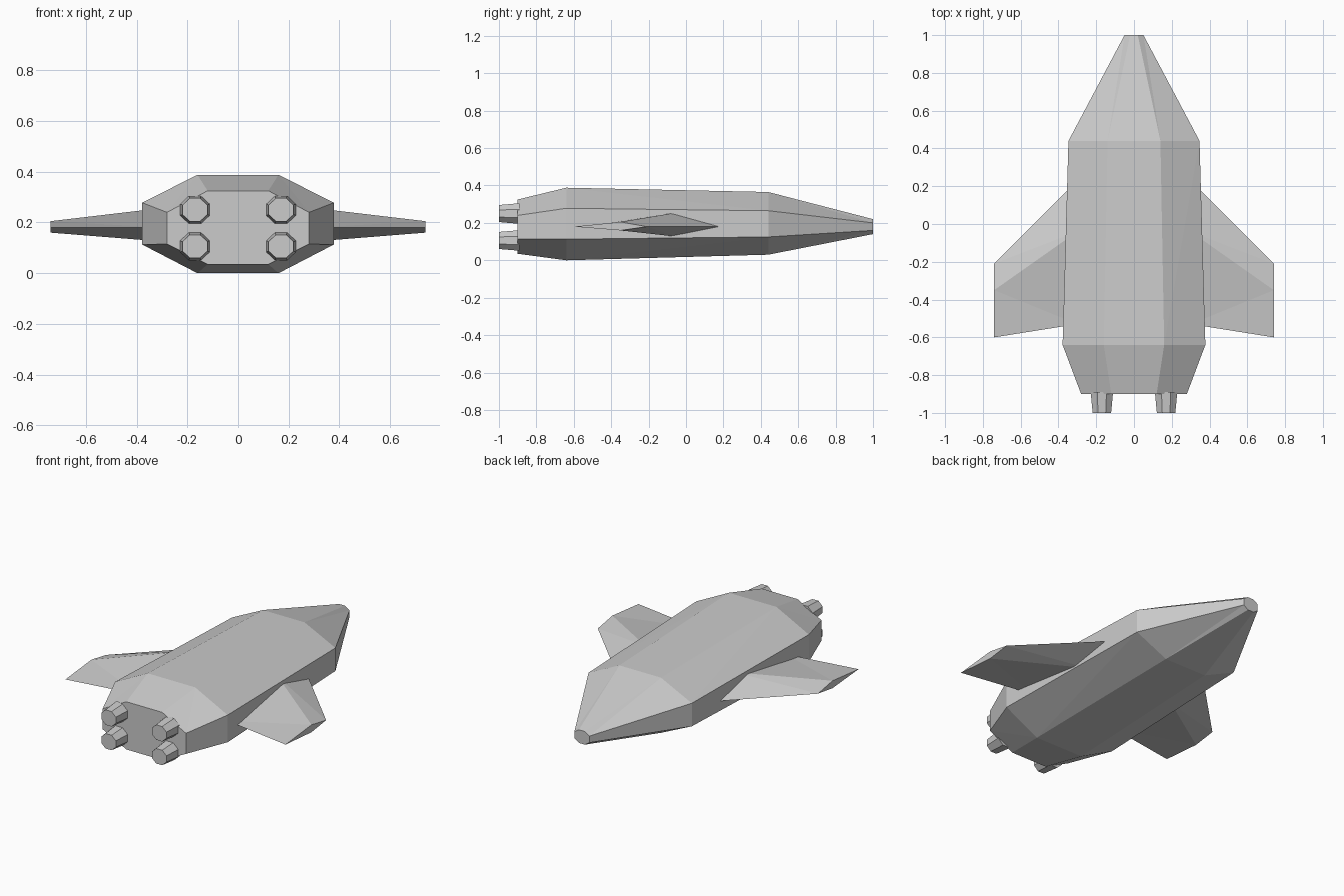
import bpy, bmesh, math
from mathutils import Matrix

cube = bpy.data.objects.get("Cube")
if cube:
    bpy.data.objects.remove(cube)

# One flat grey for the whole craft
grey = bpy.data.materials.new("light_grey")
grey.use_nodes = True
grey.diffuse_color = (0.6, 0.6, 0.6, 1)
grey.node_tree.nodes["Principled BSDF"].inputs["Base Color"].default_value = (0.6, 0.6, 0.6, 1)


def finish(name, bm):
    bmesh.ops.recalc_face_normals(bm, faces=bm.faces)
    mesh = bpy.data.meshes.new(name)
    bm.to_mesh(mesh)
    bm.free()
    mesh.materials.append(grey)
    obj = bpy.data.objects.new(name, mesh)
    bpy.context.collection.objects.link(obj)
    return obj


def loft(name, sections):
    """Join matching point loops with flat faces and cap both ends."""
    bm = bmesh.new()
    loops = [[bm.verts.new(p) for p in s] for s in sections]
    n = len(loops[0])
    sides = []
    for a, b in zip(loops, loops[1:]):
        for i in range(n):
            j = (i + 1) % n
            sides.append(bm.faces.new((a[i], a[j], b[j], b[i])))
    bm.faces.new(loops[0])
    bm.faces.new(loops[-1])
    bmesh.ops.triangulate(bm, faces=sides, quad_method='SHORT_EDGE')
    return finish(name, bm)


def hull_section(y, side, top, z0, z1, z2, z3):
    """Bevelled eight-sided ring: half widths, then heights from the bottom up."""
    right = [(top, y, z0), (side, y, z1), (side, y, z2), (top, y, z3)]
    return right + [(-x, y, z) for x, y, z in reversed(right)]


# Hull from the engine plate to the blunt nose
loft("hull", [
    hull_section(-0.90, 0.28, 0.12, 0.035, 0.115, 0.24, 0.325),
    hull_section(-0.64, 0.378, 0.16, 0.0, 0.113, 0.278, 0.388),
    hull_section(0.44, 0.347, 0.14, 0.03, 0.125, 0.265, 0.365),
    hull_section(1.00, 0.05, 0.02, 0.14, 0.16, 0.20, 0.22),
])


def wing_section(x, lead, ridge, trail, low, high):
    """Diamond section with sharp leading and trailing edges."""
    mid = 0.18
    return [(x, lead, mid), (x, ridge, high), (x, trail, mid), (x, ridge, low)]


# Swept diamond wings, rooted inside the hull
for sign, label in ((1, "left"), (-1, "right")):
    loft(label + "_wing", [
        wing_section(sign * 0.30, 0.23, -0.04, -0.53, 0.125, 0.257),
        wing_section(sign * 0.74, -0.21, -0.35, -0.60, 0.16, 0.205),
    ])

# Four tapered octagonal engine nozzles
for sign, label in ((1, "left"), (-1, "right")):
    for z, level in ((0.25, "upper"), (0.106, "lower")):
        bm = bmesh.new()
        bmesh.ops.create_cone(bm, cap_ends=True, segments=8,
                              radius1=0.064, radius2=0.053, depth=0.11)
        place = (Matrix.Translation((sign * 0.17, -0.945, z))
                 @ Matrix.Diagonal((1, 1, 0.93, 1))
                 @ Matrix.Rotation(math.radians(90), 4, 'X')
                 @ Matrix.Rotation(math.radians(22.5), 4, 'Z'))
        bmesh.ops.transform(bm, matrix=place, verts=bm.verts)
        finish(f"{level}_{label}_engine", bm)
